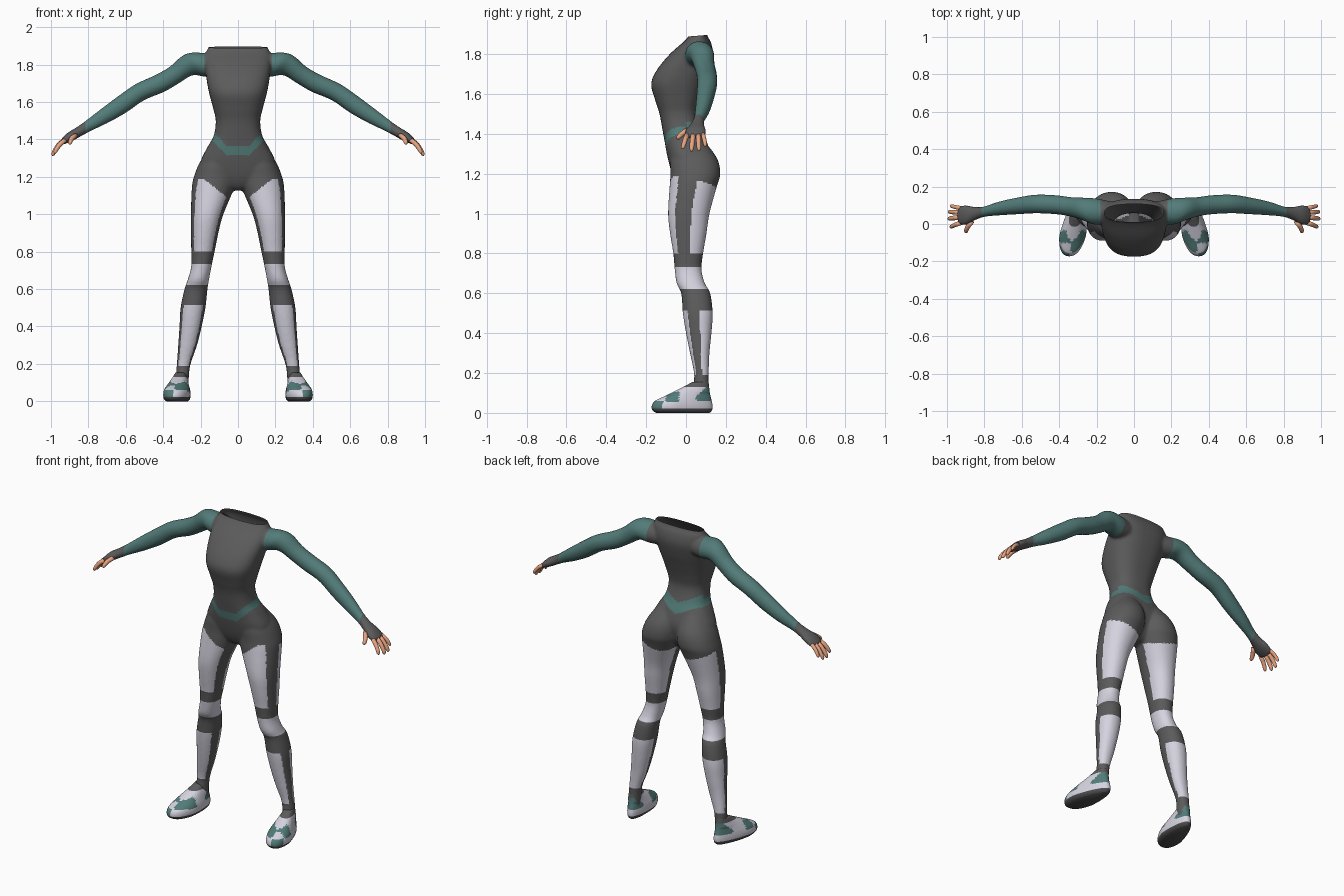
import bpy, bmesh, math
from mathutils import Vector

if "Cube" in bpy.data.objects:
    bpy.data.objects.remove(bpy.data.objects["Cube"])


def material(name, rgb):
    m = bpy.data.materials.new(name)
    m.diffuse_color = (*rgb, 1)
    m.use_nodes = True
    m.node_tree.nodes["Principled BSDF"].inputs["Base Color"].default_value = m.diffuse_color
    return m


DARK, TEAL, WHITE, SKIN, SOLE = range(5)
MATS = [material("charcoal_fabric", (0.105, 0.105, 0.105)), material("teal_fabric", (0.085, 0.2, 0.19)),
        material("pale_panel", (0.66, 0.65, 0.74)), material("skin", (0.8, 0.37, 0.22)),
        material("dark_rubber", (0.07, 0.07, 0.07))]


def ring(c, u, v, e=2.0, n=36):
    """Superellipse outline around c, spanned by u and v."""
    pts = []
    for i in range(n):
        a = 2 * math.pi * i / n
        k, s = math.cos(a), math.sin(a)
        pts.append(Vector(c) + Vector(u) * math.copysign(abs(k) ** (2 / e), k)
                   + Vector(v) * math.copysign(abs(s) ** (2 / e), s))
    return pts


def refine(rows, steps=5):
    """Catmull-Rom interpolation of profile rows."""
    out = []
    for i in range(len(rows) - 1):
        p = [rows[max(i - 1, 0)], rows[i], rows[i + 1], rows[min(i + 2, len(rows) - 1)]]
        for k in range(steps):
            t = k / steps
            out.append([0.5 * (2 * b + (c - a) * t + (2 * a - 5 * b + 4 * c - d) * t * t
                               + (3 * b - a - 3 * c + d) * t ** 3) for a, b, c, d in zip(*p)])
    return out + [list(rows[-1])]


def loft(bm, rings):
    loops = [[bm.verts.new(p) for p in r] for r in rings]
    n = len(loops[0])
    for a, b in zip(loops, loops[1:]):
        for i in range(n):
            bm.faces.new((a[i], a[(i + 1) % n], b[(i + 1) % n], b[i]))
    bm.faces.new(loops[0])
    bm.faces.new(loops[-1])


def cut(bm, co, no, clear=False):
    geom = bm.verts[:] + bm.edges[:] + bm.faces[:]
    bmesh.ops.bisect_plane(bm, geom=geom, dist=1e-5, plane_co=co, plane_no=no, clear_outer=clear)


def finish(bm, name, rule):
    bmesh.ops.recalc_face_normals(bm, faces=bm.faces)
    me = bpy.data.meshes.new(name)
    for f in bm.faces:
        f.smooth = True
        f.material_index = rule(f.calc_center_median())
    bm.to_mesh(me)
    bm.free()
    for m in MATS:
        me.materials.append(m)
    ob = bpy.data.objects.new(name, me)
    bpy.context.collection.objects.link(ob)
    return ob


def lookup(rows, z):
    """Linear lookup in a profile sorted by falling z."""
    for a, b in zip(rows, rows[1:]):
        if a[0] >= z >= b[0]:
            t = (a[0] - z) / (a[0] - b[0])
            return [p + (q - p) * t for p, q in zip(a, b)]
    return rows[0] if z > rows[0][0] else rows[-1]


# Torso profile: z, half width, front y, back y
TORSO = [(1.93, .145, .025, .10), (1.89, .16, .012, .108), (1.86, .172, -.015, .125), (1.80, .178, -.082, .135),
         (1.72, .168, -.147, .118), (1.65, .155, -.175, .095), (1.57, .134, -.155, .07), (1.50, .119, -.133, .058),
         (1.42, .130, -.118, .078), (1.36, .163, -.107, .105), (1.28, .200, -.092, .125),
         (1.20, .19, -.07, .11), (1.15, .08, -.045, .085), (1.128, .03, -.02, .06)]
# Leg profile: z, inner x, outer x, front y, back y
LEG = [(1.38, .03, .13, -.05, .08), (1.28, .004, .203, -.078, .155), (1.20, .004, .236, -.078, .172),
       (1.14, .02, .247, -.082, .156), (1.0, .078, .252, -.09, .118), (.9, .105, .252, -.08, .103),
       (.8, .125, .25, -.064, .086), (.72, .142, .25, -.057, .078), (.65, .155, .269, -.047, .095),
       (.6, .163, .286, -.024, .122), (.5, .174, .307, -.016, .134), (.4, .194, .313, 0, .128),
       (.3, .219, .320, .02, .118), (.2, .253, .327, .04, .114), (.14, .262, .331, .038, .114),
       (.06, .265, .33, .04, .11)]
# Arm and palm profile: x, y, z, thickness radius, depth radius
ARM = [(.08, .06, 1.80, .06, .05), (.20, .066, 1.800, .074, .07), (.27, .08, 1.795, .059, .061),
       (.34, .092, 1.745, .051, .052), (.417, .103, 1.700, .051, .051), (.524, .107, 1.653, .049, .05),
       (.62, .097, 1.587, .049, .045), (.72, .083, 1.522, .041, .037), (.80, .066, 1.473, .031, .028),
       (.85, .056, 1.442, .027, .036), (.90, .048, 1.413, .025, .053), (.94, .046, 1.386, .015, .048)]

bm = bmesh.new()
loft(bm, [ring((0, (f + b) / 2, z), (w, 0, 0), (0, (b - f) / 2, 0), 2.5) for z, w, f, b in refine(TORSO)])
for s in (-1, 1):
    loft(bm, [ring((s * (i + o) / 2, (f + b) / 2, z), ((o - i) / 2, 0, 0), (0, (b - f) / 2, 0), 2.15)
              for z, i, o, f, b in refine(LEG)])
    loft(bm, [ring((s * x, y, z), (s * .47 * t, 0, .88 * t), (0, d, 0)) for x, y, z, t, d in refine(ARM)])
bmesh.ops.recalc_face_normals(bm, faces=bm.faces)

# Fuse the limbs and torso into one skin
blank = bpy.data.meshes.new("suit_block")
bm.to_mesh(blank)
bm.free()
block = bpy.data.objects.new("suit_block", blank)
bpy.context.collection.objects.link(block)
fuse = block.modifiers.new("fuse", 'REMESH')
fuse.mode = 'VOXEL'
fuse.voxel_size = .008
relax = block.modifiers.new("relax", 'SMOOTH')
relax.factor = .5
relax.iterations = 6
graph = bpy.context.evaluated_depsgraph_get()
fused = bpy.data.meshes.new_from_object(block.evaluated_get(graph))
bm = bmesh.new()
bm.from_mesh(fused)
bpy.data.objects.remove(block)
bpy.data.meshes.remove(fused)

# Open neck, then clean colour seams
cut(bm, (0, .06, 1.893), (0, -.08, 1), True)
for z in (.80, .733, .622, .515, .19):
    cut(bm, (0, 0, z), (0, 0, 1))
for x in (-.815, -.18, .18, .815):
    cut(bm, (x, 0, 0), (1, 0, 0))


def suit_rule(c):
    x, y, z = abs(c.x), c.y, c.z
    if x > .18 and z > 1.42 or x > .35:          # sleeves and gloves
        return TEAL if x < .815 else DARK
    if z > 1.25:                                  # belt
        if y < 0:
            mid, half = 1.34 + min(max(x - .06, 0) * 1.05, .09), .026
        else:
            mid, half = 1.38 + min(x * .45, .05), .031
        return TEAL if abs(z - mid) < half else DARK
    if .622 < z < .733:                           # knees
        return WHITE
    top = 1.19 - .77 * (.187 - min(x, .187)) if y < 0 else 1.19 - .35 * y - .3 * (.2 - min(x, .2))
    if .80 < z < top or .19 < z < .515:           # thigh and shin panels
        _, _, _, f, b = lookup(LEG, z)
        t = (y - f) / (b - f)
        return DARK if .17 < t < .56 else WHITE
    return DARK


finish(bm, "bodysuit", suit_rule)

# Shoe profile: z, toe y, heel y, half width
SHOE = [(0, -.15, .118, .056), (.012, -.168, .13, .069), (.035, -.172, .133, .073), (.06, -.156, .129, .07),
        (.085, -.105, .123, .062), (.11, -.055, .118, .053), (.135, -.005, .116, .043), (.155, .032, .113, .035)]


def shoe_rule(c):
    y, z = c.y, c.z
    outer = abs(c.x) > .302 + (.09 - y) * .17
    if z < .022:
        return SOLE
    if z > .13:
        return DARK
    if y > .05 and .06 < z < .07 + (y - .04) * 1.0:      # heel patch
        return TEAL
    if -.10 < y < -.035 and .055 < z < .09 + .3 * (y + .1):   # side patch
        return TEAL
    if y < -.115 and z < .058 and outer:                 # toe patch
        return TEAL
    if -.15 < y < -.09 and z >= .058 and not outer:      # instep patch
        return TEAL
    return WHITE


for s, side in ((-1, "right"), (1, "left")):
    bm = bmesh.new()
    rings = []
    for z, f, b, w in refine(SHOE, 4):
        pts = ring((0, (f + b) / 2, z), (w, 0, 0), (0, (b - f) / 2, 0), 2.3, 56)
        for p in pts:
            taper = 1 - .38 * min(max((p.y + .06) / .19, 0), 1)
            p.x = s * (.302 + (.09 - p.y) * .17 + p.x * (taper if z < .1 else max(taper, .8)))
        rings.append(pts)
    loft(bm, rings)
    cut(bm, (0, 0, .022), (0, 0, 1))
    cut(bm, (0, 0, .13), (0, 0, 1))
    finish(bm, side + "_shoe", shoe_rule)

    # Bare fingers and thumb: root, tip, radius
    digits = {"index_finger": ((.925, .006, 1.397), (.982, -.018, 1.325), .0125),
              "middle_finger": ((.93, .036, 1.397), (.993, .027, 1.313), .013),
              "ring_finger": ((.93, .062, 1.397), (.992, .065, 1.315), .0125),
              "little_finger": ((.925, .085, 1.40), (.982, .098, 1.338), .011),
              "thumb": ((.868, .012, 1.422), (.900, -.046, 1.376), .0135)}
    for name, (a, b, r) in digits.items():
        a, b = Vector((a[0] * s, *a[1:])), Vector((b[0] * s, *b[1:]))
        d = (b - a).normalized()
        u = d.cross(Vector((0, 1, 0))).normalized()
        v = d.cross(u)
        bm = bmesh.new()
        loft(bm, [ring(a.lerp(b, t) + Vector((s, 0, .6)) * .006 * math.sin(math.pi * t), u * r * k, v * r * k, 2, 12)
                  for t, k in ((0, 1), (.3, 1), (.5, .97), (.75, .9), (.9, .78), (.97, .5), (1, .2))])
        finish(bm, side + "_" + name, lambda c: SKIN)
